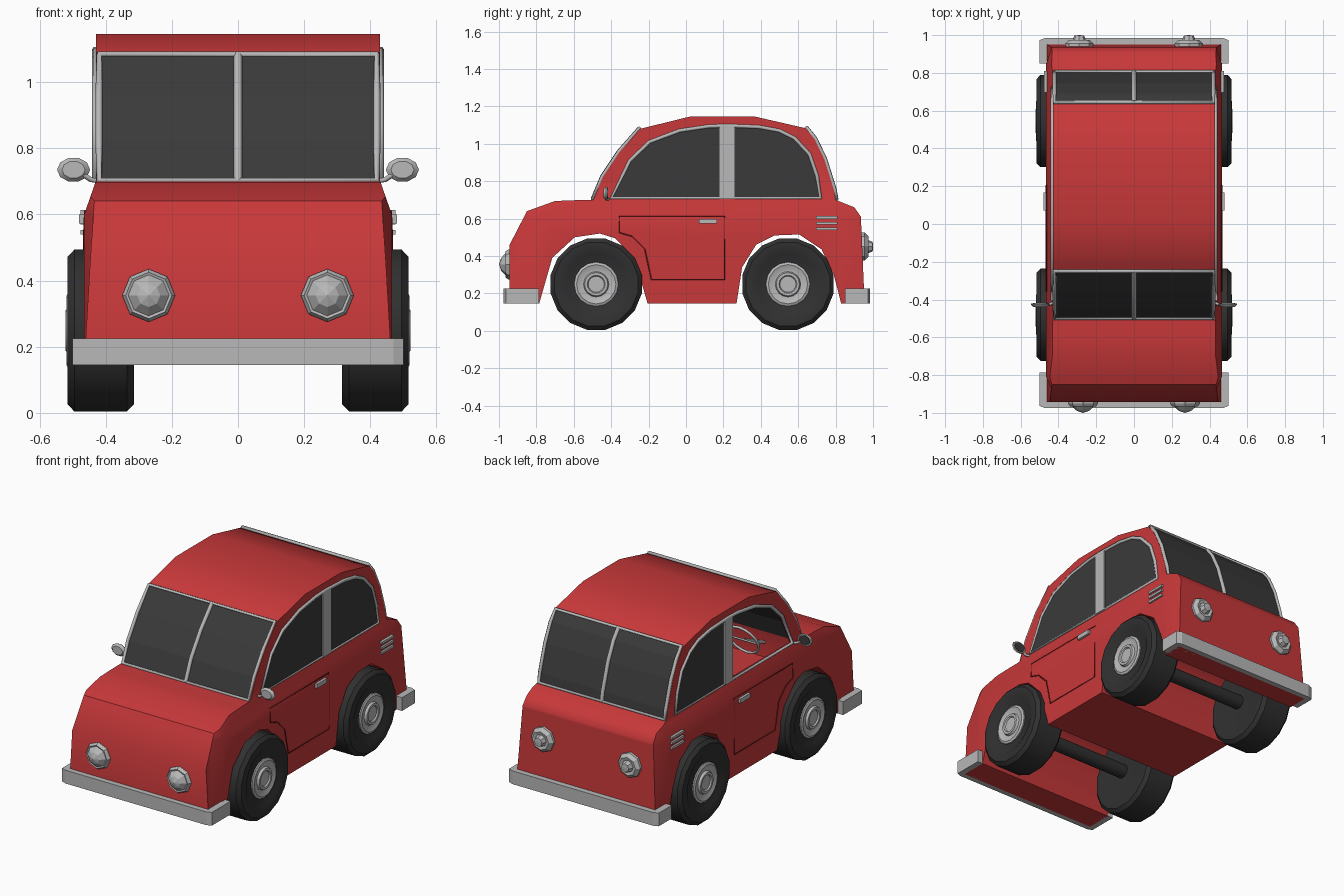
import bpy, bmesh, math
from mathutils import Vector, Matrix

cube = bpy.data.objects.get("Cube")
if cube:
    bpy.data.objects.remove(cube, do_unlink=True)


def material(name, r, g, b):
    m = bpy.data.materials.new(name)
    m.use_nodes = True
    m.diffuse_color = (r, g, b, 1)
    m.node_tree.nodes["Principled BSDF"].inputs["Base Color"].default_value = (r, g, b, 1)
    return m


RED = material("red paint", 0.58, 0.04, 0.042)
SEAM = material("dark red seam", 0.2, 0.012, 0.014)
METAL = material("light grey metal", 0.48, 0.48, 0.48)
GLASS = material("dark glass", 0.042, 0.042, 0.042)
RUBBER = material("black rubber", 0.03, 0.03, 0.03)
smooth = []


def finish(name, bm, mat):
    bmesh.ops.remove_doubles(bm, verts=bm.verts, dist=1e-5)
    bmesh.ops.recalc_face_normals(bm, faces=bm.faces)
    me = bpy.data.meshes.new(name)
    bm.to_mesh(me)
    bm.free()
    me.materials.append(mat)
    ob = bpy.data.objects.new(name, me)
    bpy.context.collection.objects.link(ob)
    return ob


def prism_mesh(pts, lo, hi, axis="X"):
    """Extrude a flat outline along x (points are y, z) or z (points are x, y)."""
    bm = bmesh.new()
    place = (lambda p, t: (t, *p)) if axis == "X" else (lambda p, t: (*p, t))
    ends = [[bm.verts.new(place(p, t)) for p in pts] for t in (lo, hi)]
    for e in ends:
        bm.faces.new(e)
    for i in range(len(pts)):
        j = (i + 1) % len(pts)
        bm.faces.new((ends[0][i], ends[0][j], ends[1][j], ends[1][i]))
    return bm


def prism(name, pts, lo, hi, mat, axis="X"):
    return finish(name, prism_mesh(pts, lo, hi, axis), mat)


def box(name, centre, size, mat):
    bm = bmesh.new()
    bmesh.ops.create_cube(bm, size=1, matrix=Matrix.Translation(centre) @ Matrix.Diagonal((*size, 1)))
    return finish(name, bm, mat)


def lathe(name, profile, centre, axis, side, mat, n=16, squash=1, turn=0):
    """Turn (radius, distance) points around the x or y axis."""
    bm = bmesh.new()
    rings = []
    for r, d in profile:
        ring = []
        for k in range(n):
            a = math.tau * (k + turn) / n
            u, v = r * math.cos(a), r * math.sin(a) * squash
            co = (side * d, u, v) if axis == "X" else (u, side * d, v)
            ring.append(bm.verts.new(Vector(co) + Vector(centre)))
        rings.append(ring)
    for a, b in zip(rings, rings[1:]):
        for k in range(n):
            j = (k + 1) % n
            bm.faces.new((a[k], a[j], b[j], b[k]))
    bmesh.ops.dissolve_degenerate(bm, dist=1e-6, edges=bm.edges)
    return finish(name, bm, mat)


def tube(name, pts, radius, mat, closed=False):
    cu = bpy.data.curves.new(name, "CURVE")
    cu.dimensions = "3D"
    cu.bevel_depth, cu.bevel_resolution, cu.use_fill_caps = radius, 1, True
    sp = cu.splines.new("POLY")
    sp.points.add(len(pts) - 1)
    for p, co in zip(sp.points, pts):
        p.co = (*co, 1)
    sp.use_cyclic_u = closed
    cu.materials.append(mat)
    ob = bpy.data.objects.new(name, cu)
    bpy.context.collection.objects.link(ob)
    return bake(ob)


def bake(ob):
    """Replace an object by a plain mesh of its final shape."""
    dg = bpy.context.evaluated_depsgraph_get()
    me = bpy.data.meshes.new_from_object(ob.evaluated_get(dg))
    name = ob.name
    bpy.data.objects.remove(ob, do_unlink=True)
    new = bpy.data.objects.new(name, me)
    bpy.context.collection.objects.link(new)
    return new


# Side outlines, as (y, z)
front_glass = [(-.495, .7), (-.445, .82), (-.355, .955), (-.245, 1.08)]
rear_glass = [(.64, 1.083), (.687, 1.025), (.74, .915), (.79, .755), (.8, .7)]
front_arch = [(-.205, .145), (-.25, .3), (-.32, .435), (-.38, .495), (-.46, .52),
              (-.595, .5), (-.715, .39), (-.785, .145)]
rear_arch = [(.83, .145), (.79, .3), (.725, .435), (.605, .515), (.475, .51),
             (.375, .46), (.3, .34), (.27, .145)]
nose = [(-.943, .145), (-.943, .46), (-.85, .64), (-.7, .694), (-.595, .698)]
tail = [(.9, .66), (.935, .61), (.955, .145)]
outline = nose + front_glass + [(.02, 1.145), (.37, 1.145)] + rear_glass + tail + rear_arch + front_arch
cavity = [(-.46, .7), (-.42, .8), (-.33, .945), (-.23, 1.055), (.02, 1.12), (.37, 1.12),
          (.625, 1.06), (.66, 1.015), (.715, .905), (.76, .755), (.76, .54), (.23, .54),
          (.23, .2), (-.17, .2), (-.17, .54), (-.46, .54)]
front_window = [(-.4, .71), (-.3, .91), (-.195, 1.01), (-.035, 1.07), (.12, 1.093),
                (.22, 1.097), (.22, .71)]
rear_window = [(.22, .71), (.22, 1.097), (.39, 1.09), (.5, 1.07), (.58, 1.03),
               (.66, .945), (.7, .83), (.72, .71)]


def side_x(y, z):
    """Half width of the body: narrow cabin, fuller flanks, tapered ends."""
    inner = -.83 < y < .86
    return .43 + .035 * min(1, max(0, .7 - z) / (.1 if inner else .5))


# Body shell
bm = prism_mesh(outline, -.43, .43)
for co, no in (((0, 0, .7), (0, 0, 1)), ((0, 0, .6), (0, 0, 1)),
               ((0, -.81, 0), (0, 1, 0)), ((0, .845, 0), (0, 1, 0))):
    bmesh.ops.bisect_plane(bm, geom=bm.verts[:] + bm.edges[:] + bm.faces[:],
                           dist=1e-4, plane_co=co, plane_no=no)
for v in bm.verts:
    v.co.x = math.copysign(side_x(v.co.y, v.co.z), v.co.x)
body = finish("body", bm, RED)
cutters = [prism("cabin_cutter", cavity, -.41, .41, RED),
           prism("open_window_cutter", front_window, -.5, -.3, RED)]
for c in cutters:
    c.hide_render = True
    mod = body.modifiers.new(c.name, "BOOLEAN")
    mod.operation, mod.solver, mod.object = "DIFFERENCE", "EXACT", c
body = bake(body)
for c in cutters:
    bpy.data.objects.remove(c, do_unlink=True)
smooth.append(body)

# Windscreen and rear window with frames
for name, path, out in (("windscreen", front_glass, -1), ("rear_screen", rear_glass, 1)):
    shell = [(y + out * .004, z + .003) for y, z in path]
    shell += [(y - out * .034, z - .008) for y, z in reversed(path)]
    prism(name, shell, -.413, .413, GLASS)
    edge = [(y + out * .004, z + .003) for y, z in path]
    frame = [(-.42, *p) for p in edge] + [(.42, *p) for p in reversed(edge)]
    tube(name + "_frame", frame, .011, METAL, True)
    tube(name + "_bar", [(0, *p) for p in edge], .013, METAL)

# Side windows, trim, door, handle and vents
door = [(-.355, .61), (-.355, .525), (-.29, .505), (-.22, .435), (-.185, .275),
        (.205, .275), (.205, .61)]
for s, side in ((1, "left"), (-1, "right")):
    if s > 0:  # the right front window is wound down
        prism("left_front_window", front_window, .405, .434, GLASS)
    prism(side + "_rear_window", rear_window, *sorted((s * .405, s * .434)), GLASS)
    rim = front_window[:-2] + rear_window[1:]
    tube(side + "_window_trim", [(s * .431, *p) for p in rim], .011, METAL, True)
    box(side + "_door_pillar", (s * .425, .22, .9), (.032, .08, .39), METAL)
    tube(side + "_door_seam", [(s * side_x(*p), *p) for p in door], .004, SEAM, True)
    box(side + "_door_handle", (s * .468, .118, .586), (.024, .095, .026), METAL)
    for i in range(3):
        box(f"{side}_vent_{i + 1}", (s * .463, .753, .546 + .03 * i), (.026, .115, .014), METAL)

    # Wing mirrors
    oval = [(0, -.01), (.035, -.01), (.05, .003), (.046, .01), (0, .01)]
    smooth.append(lathe(side + "_mirror", oval, (s * .497, -.43, .735), "Y", 1, METAL, 10, .75))
    lathe(side + "_mirror_glass", [(0, .008), (.038, .008), (.038, .013), (0, .013)],
          (s * .497, -.43, .735), "Y", 1, GLASS, 10, .75)
    tube(side + "_mirror_stem", [(s * .415, -.41, .7), (s * .445, -.425, .705), (s * .475, -.43, .725)],
         .008, METAL)

    # Lamps
    head = [(0, .9), (.08, .9), (.08, .95), (.07, .965), (.062, .962), (.035, .988), (0, 1)]
    lathe(side + "_headlamp", head, (s * .27, 0, .355), "Y", -1, METAL, 8)
    tail_lamp = [(0, .9), (.075, .9), (.075, .955), (.055, .975), (.036, .97), (.032, .982), (.026, .998), (0, 1)]
    lathe(side + "_tail_lamp", tail_lamp, (s * .29, 0, .45), "Y", 1, METAL, 8)

    # Wheels
    tyre = [(0, .315), (.115, .325), (.17, .315), (.228, .315), (.249, .335), (.249, .495),
            (.228, .515), (.18, .515), (.165, .505), (0, .505)]
    hub = [(0, .49), (.118, .49), (.118, .512), (.105, .518), (.08, .508), (.068, .508),
           (.062, .522), (.048, .522), (.043, .514), (0, .514)]
    for end, y in (("front", -.48), ("rear", .545)):
        smooth.append(lathe(f"{side}_{end}_tyre", tyre, (0, y, .249), "X", s, RUBBER, 16, turn=.5))
        smooth.append(lathe(f"{side}_{end}_hub", hub, (0, y, .249), "X", s, METAL, 16))

# Axles
for end, y in (("front", -.48), ("rear", .545)):
    smooth.append(lathe(end + "_axle", [(0, -.33), (.042, -.33), (.042, .33), (0, .33)],
                        (0, y, .249), "X", 1, RUBBER))

# Wrap-around bumpers
for name, s, tip, back in (("front_bumper", -1, .975, .785), ("rear_bumper", 1, .985, .85)):
    half = [(.455, .93), (.455, back), (.5, back), (.5, tip - .012), (.47, tip)]
    pts = [(x, s * y) for x, y in half] + [(-x, s * y) for x, y in reversed(half)]
    prism(name, pts, .145, .225, METAL, "Z")

# Steering wheel and column
hubpos = Vector((-.2, -.26, .72))
tilt = Matrix.Rotation(math.radians(65), 3, "X")
ring = [hubpos + tilt @ Vector((.1 * math.cos(a), .1 * math.sin(a), 0))
        for a in (math.tau * k / 16 for k in range(16))]
tube("steering_wheel", ring, .008, METAL, True)
tube("steering_spoke", [ring[0], hubpos, ring[8]], .006, METAL)
tube("steering_column", [hubpos, (-.2, -.46, .63)], .01, METAL)

# Smooth shading on the rounded parts
bpy.ops.object.select_all(action="DESELECT")
for ob in smooth:
    ob.select_set(True)
bpy.context.view_layer.objects.active = body
bpy.ops.object.shade_smooth_by_angle(angle=math.radians(42))
